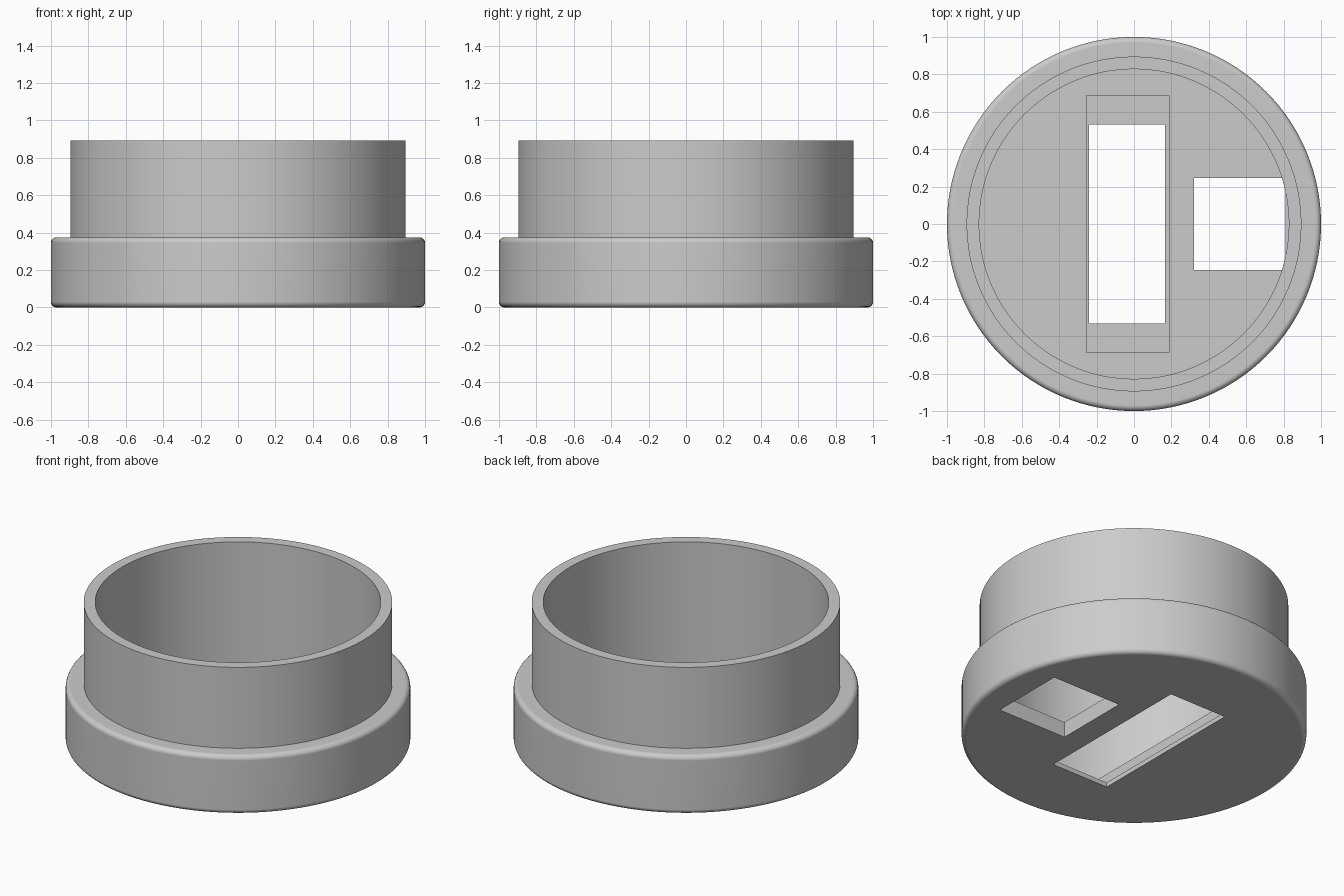
import bpy, bmesh, math
from mathutils import Matrix, Vector

cube = bpy.data.objects.get("Cube")
if cube:
    bpy.data.objects.remove(cube, do_unlink=True)

# Single plain grey material
grey = bpy.data.materials.new("plain grey")
grey.use_nodes = True
colour = (0.6, 0.6, 0.6, 1)
grey.diffuse_color = colour
grey.node_tree.nodes["Principled BSDF"].inputs["Base Color"].default_value = colour

BASE_R, BASE_H = 1.0, 0.375
CUP_R, CUP_IN, CUP_H = 0.895, 0.828, 0.893
FLOOR, LIP, ROUND = 0.1, 0.03, 0.03
SEGMENTS = 128


def make_object(name, bm):
    mesh = bpy.data.meshes.new(name)
    bmesh.ops.recalc_face_normals(bm, faces=bm.faces)
    bm.to_mesh(mesh)
    bm.free()
    mesh.materials.append(grey)
    obj = bpy.data.objects.new(name, mesh)
    bpy.context.collection.objects.link(obj)
    return obj


def arc(z, start):
    """Quarter-round corner of the base, centred at height z."""
    return [(BASE_R - ROUND + ROUND * math.cos(a), z + ROUND * math.sin(a))
            for a in (start + math.pi / 2 * i / 5 for i in range(6))]


def revolve(name, profile):
    bm = bmesh.new()
    verts = [bm.verts.new((r, 0, z)) for r, z in profile]
    edges = [bm.edges.new(pair) for pair in zip(verts, verts[1:])]
    bmesh.ops.spin(bm, geom=verts + edges, cent=(0, 0, 0), axis=(0, 0, 1),
                   angle=math.tau, steps=SEGMENTS, use_duplicate=False)
    bmesh.ops.remove_doubles(bm, verts=bm.verts, dist=0.0005)
    return make_object(name, bm)


def cut_box(target, name, low, high):
    """Subtract a box given by its two opposite corners."""
    low, high = Vector(low), Vector(high)
    bm = bmesh.new()
    bmesh.ops.create_cube(bm, size=1, matrix=Matrix.Translation((low + high) / 2)
                          @ Matrix.Diagonal((*(high - low), 1)))
    cutter = make_object(name, bm)
    cutter.hide_render = True
    mod = target.modifiers.new(name, "BOOLEAN")
    mod.operation, mod.solver, mod.object = "DIFFERENCE", "EXACT", cutter
    bpy.context.view_layer.objects.active = target
    bpy.ops.object.modifier_apply(modifier=mod.name)
    bpy.data.objects.remove(cutter, do_unlink=True)


# Hollow cup with a wide rounded base flange
profile = [(0, 0)] + arc(ROUND, -math.pi / 2) + arc(BASE_H - ROUND, 0)
profile += [(CUP_R, BASE_H), (CUP_R, CUP_H), (CUP_IN, CUP_H), (CUP_IN, FLOOR), (0, FLOOR)]
cup = revolve("flanged_cup", profile)

# Recessed long slot and square opening through the floor
cut_box(cup, "slot_recess", (-0.255, -0.687, LIP), (0.188, 0.687, FLOOR + 0.1))
cut_box(cup, "slot_opening", (-0.24, -0.532, -0.1), (0.166, 0.532, FLOOR))
cut_box(cup, "square_opening", (0.32, -0.246, -0.1), (0.81, 0.246, FLOOR + 0.001))

# Smooth walls with crisp edges
bpy.ops.object.select_all(action="DESELECT")
cup.select_set(True)
bpy.context.view_layer.objects.active = cup
bpy.ops.object.shade_smooth_by_angle(angle=math.radians(30))
weighted = cup.modifiers.new("weighted_normals", "WEIGHTED_NORMAL")
weighted.keep_sharp = True
